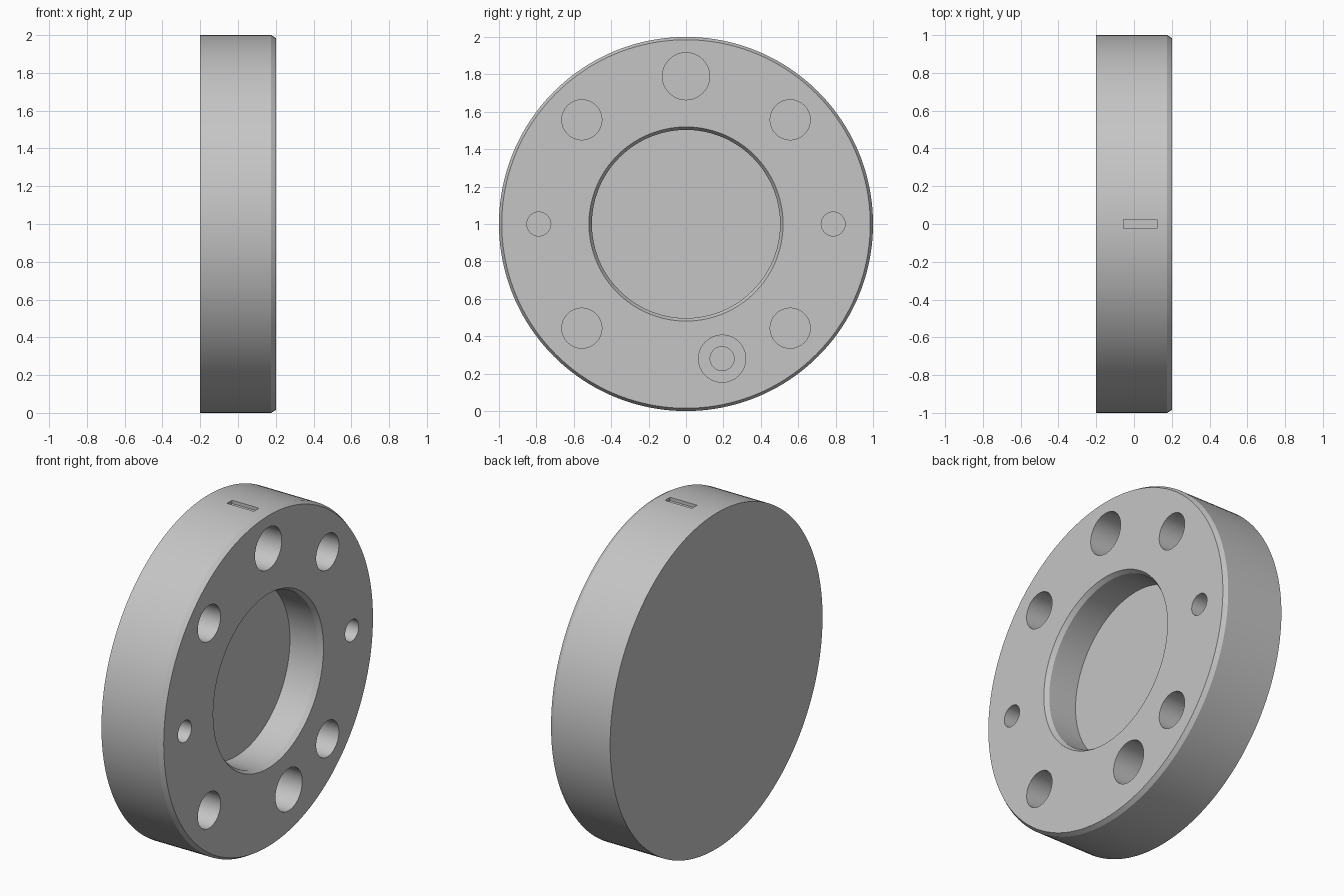
import bpy
import bmesh
from math import radians, pi
from mathutils import Matrix, Vector

cube = bpy.data.objects.get("Cube")
if cube:
    bpy.data.objects.remove(cube, do_unlink=True)

FACE_X = 0.2      # machined face
CENTRE_Z = 1.0    # height of the disc axis

metal = bpy.data.materials.new("grey_metal")
grey = (0.56, 0.56, 0.56, 1)
metal.diffuse_color = grey
metal.use_nodes = True
metal.node_tree.nodes["Principled BSDF"].inputs["Base Color"].default_value = grey


def make_object(name, bm):
    bmesh.ops.recalc_face_normals(bm, faces=bm.faces)
    mesh = bpy.data.meshes.new(name)
    bm.to_mesh(mesh)
    bm.free()
    obj = bpy.data.objects.new(name, mesh)
    bpy.context.collection.objects.link(obj)
    mesh.materials.append(metal)
    return obj


def lathe(name, profile, steps=160):
    """Turn an (x, radius) profile around the disc axis."""
    bm = bmesh.new()
    verts = [bm.verts.new((x, 0, CENTRE_Z + r)) for x, r in profile]
    edges = [bm.edges.new(pair) for pair in zip(verts, verts[1:])]
    bmesh.ops.spin(bm, geom=verts + edges, cent=(0, 0, CENTRE_Z), axis=(1, 0, 0),
                   angle=2 * pi, steps=steps, use_duplicate=False)
    bmesh.ops.remove_doubles(bm, verts=bm.verts, dist=0.0001)
    bmesh.ops.dissolve_limit(bm, angle_limit=radians(0.5), verts=bm.verts, edges=bm.edges)
    return make_object(name, bm)


def cut(body, cutter):
    """Subtract the cutter from the body and discard it."""
    mod = body.modifiers.new("cut", 'BOOLEAN')
    mod.operation = 'DIFFERENCE'
    mod.solver = 'EXACT'
    mod.object = cutter
    bpy.context.view_layer.objects.active = body
    bpy.ops.object.modifier_apply(modifier=mod.name)
    bpy.data.objects.remove(cutter, do_unlink=True)


def drill(body, y, z, radius, depth):
    """Blind flat-bottomed hole in the machined face."""
    length = depth + 0.1
    bm = bmesh.new()
    place = Matrix.Translation((FACE_X - depth + length / 2, y, z)) @ Matrix.Rotation(pi / 2, 4, 'Y')
    bmesh.ops.create_cone(bm, cap_ends=True, segments=64, radius1=radius, radius2=radius,
                          depth=length, matrix=place)
    cut(body, make_object("hole_cutter", bm))


# Disc with chamfered rim and chamfered central recess
disc = lathe("flange_disc", [
    (-0.2, 0), (-0.2, 1), (0.175, 1), (FACE_X, 0.985),
    (FACE_X, 0.519), (0.175, 0.503), (-0.01, 0.503), (-0.01, 0)])

# Four bolt holes and two pin holes
for side in (-1, 1):
    for up in (-1, 1):
        drill(disc, side * 0.557, CENTRE_Z + up * 0.557, 0.107, 0.25)
    drill(disc, side * 0.787, CENTRE_Z, 0.064, 0.22)

# Large top hole, and stepped hole near the bottom
drill(disc, 0, 1.79, 0.126, 0.25)
drill(disc, 0.193, 0.28, 0.126, 0.25)
drill(disc, 0.193, 0.28, 0.064, 0.34)

# Shallow slot on top of the rim
bm = bmesh.new()
bmesh.ops.create_cube(bm, size=1, matrix=Matrix.Translation((0.033, 0, 2.03))
                      @ Matrix.Diagonal(Vector((0.176, 0.048, 0.1, 1))))
cut(disc, make_object("slot_cutter", bm))

# Smooth round walls, crisp edges
bpy.ops.object.select_all(action='DESELECT')
disc.select_set(True)
bpy.context.view_layer.objects.active = disc
bpy.ops.object.shade_smooth_by_angle(angle=radians(20))
